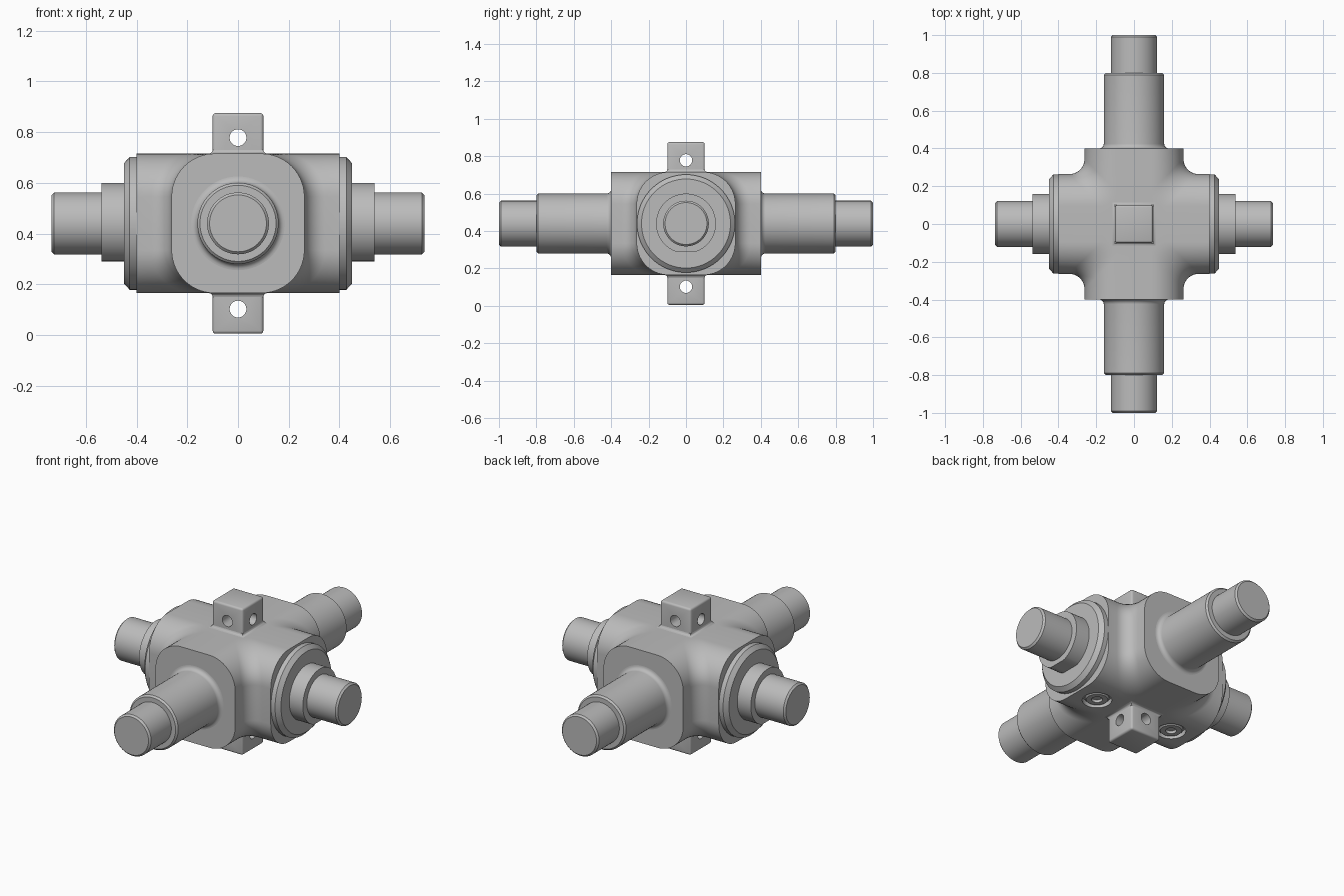
import bpy, bmesh
from math import sin, cos, pi, radians
from mathutils import Matrix, Vector

cube = bpy.data.objects.get("Cube")
if cube:
    bpy.data.objects.remove(cube)

MID = 0.44       # height of the shaft axes
HALF_Z = 0.275   # half height of the body

steel = bpy.data.materials.new("grey_steel")
steel.use_nodes = True
GREY = (0.5, 0.5, 0.5, 1)
steel.diffuse_color = GREY
steel.node_tree.nodes["Principled BSDF"].inputs["Base Color"].default_value = GREY


def make(name, bm):
    bmesh.ops.recalc_face_normals(bm, faces=bm.faces)
    mesh = bpy.data.meshes.new(name)
    bm.to_mesh(mesh)
    bm.free()
    mesh.materials.append(steel)
    obj = bpy.data.objects.new(name, mesh)
    bpy.context.collection.objects.link(obj)
    return obj


def loft(bm, rings):
    """Skin closed rings of equal length and cap both ends."""
    rows = [[bm.verts.new(p) for p in ring] for ring in rings]
    n = len(rows[0])
    for a, b in zip(rows, rows[1:]):
        for i in range(n):
            j = (i + 1) % n
            bm.faces.new((a[i], a[j], b[j], b[i]))
    bm.faces.new(rows[0])
    bm.faces.new(rows[-1])


def turned(name, profile, matrix, sides=64, flat=None):
    """Lathe (radius, distance) points about local z, then place."""
    bm = bmesh.new()
    loft(bm, [[(r * cos(2 * pi * i / sides), r * sin(2 * pi * i / sides), d)
               for i in range(sides)] for r, d in profile])
    bm.transform(matrix)
    if flat is not None:
        for v in bm.verts:
            v.co.z = max(v.co.z, flat)
    return make(name, bm)


def smooth(obj):
    bpy.ops.object.select_all(action='DESELECT')
    obj.select_set(True)
    bpy.context.view_layer.objects.active = obj
    bpy.ops.object.shade_smooth_by_angle(angle=radians(32))


def cut(obj, cutters):
    for c in cutters:
        c.hide_render = True
        c.hide_set(True)
        mod = obj.modifiers.new("cut", 'BOOLEAN')
        mod.operation = 'DIFFERENCE'
        mod.solver = 'EXACT'
        mod.object = c
    bpy.context.view_layer.update()
    deps = bpy.context.evaluated_depsgraph_get()
    mesh = bpy.data.meshes.new_from_object(obj.evaluated_get(deps))
    obj.modifiers.clear()
    obj.data = mesh
    for c in cutters:
        bpy.data.objects.remove(c)


# Cross-shaped body: plan slices with filleted inner corners
def plan(a, b, z, reach=0.40, r=0.08, steps=8):
    """a, b: half widths of the y arm and the x arm."""
    corner = [Vector((reach, b, z))]
    for i in range(steps + 1):
        t = pi / 2 * i / steps
        corner.append(Vector((a + r - r * sin(t), b + r - r * cos(t), z)))
    corner.append(Vector((a, reach, z)))
    ring = []
    for sx, sy in ((1, 1), (-1, 1), (-1, -1), (1, -1)):
        part = [(p.x * sx, p.y * sy, z) for p in corner]
        ring += part if sx * sy > 0 else part[::-1]
    return ring


RND = 0.17
upper = [(RND * (1 - cos(t)), HALF_Z - RND + RND * sin(t))
         for t in [pi / 2 * i / 14 for i in range(15)]]
levels = [(s, -h) for s, h in reversed(upper)] + upper
bm = bmesh.new()
loft(bm, [plan(0.262 - s, 0.264 - s, MID + h) for s, h in levels])
body = make("body", bm)

# Countersunk screws under the body
BOTTOM = MID - HALF_Z
pockets = [turned("pocket", [(0.08, -0.1), (0.08, 0.03)],
                  Matrix.Translation((s * 0.26, 0, BOTTOM))) for s in (1, -1)]
cut(body, pockets)
smooth(body)
for side, s in (("left", 1), ("right", -1)):
    place = Matrix.Translation((s * 0.26, 0, BOTTOM))
    smooth(turned("screw_" + side, [(0.066, 0.035), (0.066, 0.012), (0.058, 0.004),
                                    (0.03, 0.004), (0.03, 0.02)], place))

# Long front and back shafts
for name, s in (("front", -1), ("back", 1)):
    place = Matrix.Translation((0, 0, MID)) @ Matrix.Rotation(-s * pi / 2, 4, 'X')
    fillet = [(0.185 - 0.025 * sin(t), 0.425 - 0.025 * cos(t))
              for t in [pi / 2 * i / 6 for i in range(7)]]
    smooth(turned(name + "_shaft", [(0.185, 0.37)] + fillet +
                  [(0.16, 0.79), (0.15, 0.80), (0.122, 0.80),
                   (0.122, 0.99), (0.112, 1.0)], place))

# Side flanges, collars and short shafts
for name, s in (("left", 1), ("right", -1)):
    place = Matrix.Translation((0, 0, MID)) @ Matrix.Rotation(s * pi / 2, 4, 'Y')
    smooth(turned(name + "_flange", [(0.262, 0.35), (0.262, 0.427), (0.238, 0.449)], place))
    smooth(turned(name + "_collar", [(0.16, 0.42), (0.16, 0.538)], place, flat=0.29))
    smooth(turned(name + "_shaft", [(0.122, 0.50), (0.122, 0.725), (0.112, 0.735)], place))

# Square lugs with crossed holes
for name, s in (("top", 1), ("bottom", -1)):
    bm = bmesh.new()
    bmesh.ops.create_cube(bm, size=1)
    bm.transform(Matrix.Translation((0, 0, MID + s * 0.3375)) @
                 Matrix.Diagonal((0.2, 0.2, 0.195, 1)))
    outer = [e for e in bm.edges if any((v.co.z - MID) * s > 0.4 for v in e.verts)]
    bmesh.ops.bevel(bm, geom=outer, offset=0.012, segments=3, profile=0.5, affect='EDGES')
    lug = make(name + "_lug", bm)
    hole = Matrix.Translation((0, 0, MID + s * 0.338))
    cut(lug, [turned("drill", [(0.033, -0.2), (0.033, 0.2)],
                     hole @ Matrix.Rotation(pi / 2, 4, ax), 32) for ax in "XY"])
    smooth(lug)
    # Flared foot of the lug
    bm = bmesh.new()
    foot = [(0.114, 0.27), (0.114, 0.275), (0.106, 0.278), (0.102, 0.283), (0.1, 0.29)]
    loft(bm, [[(w * x, w * y, MID + s * h) for x, y in ((1, 1), (-1, 1), (-1, -1), (1, -1))]
              for w, h in foot])
    smooth(make(name + "_lug_foot", bm))
